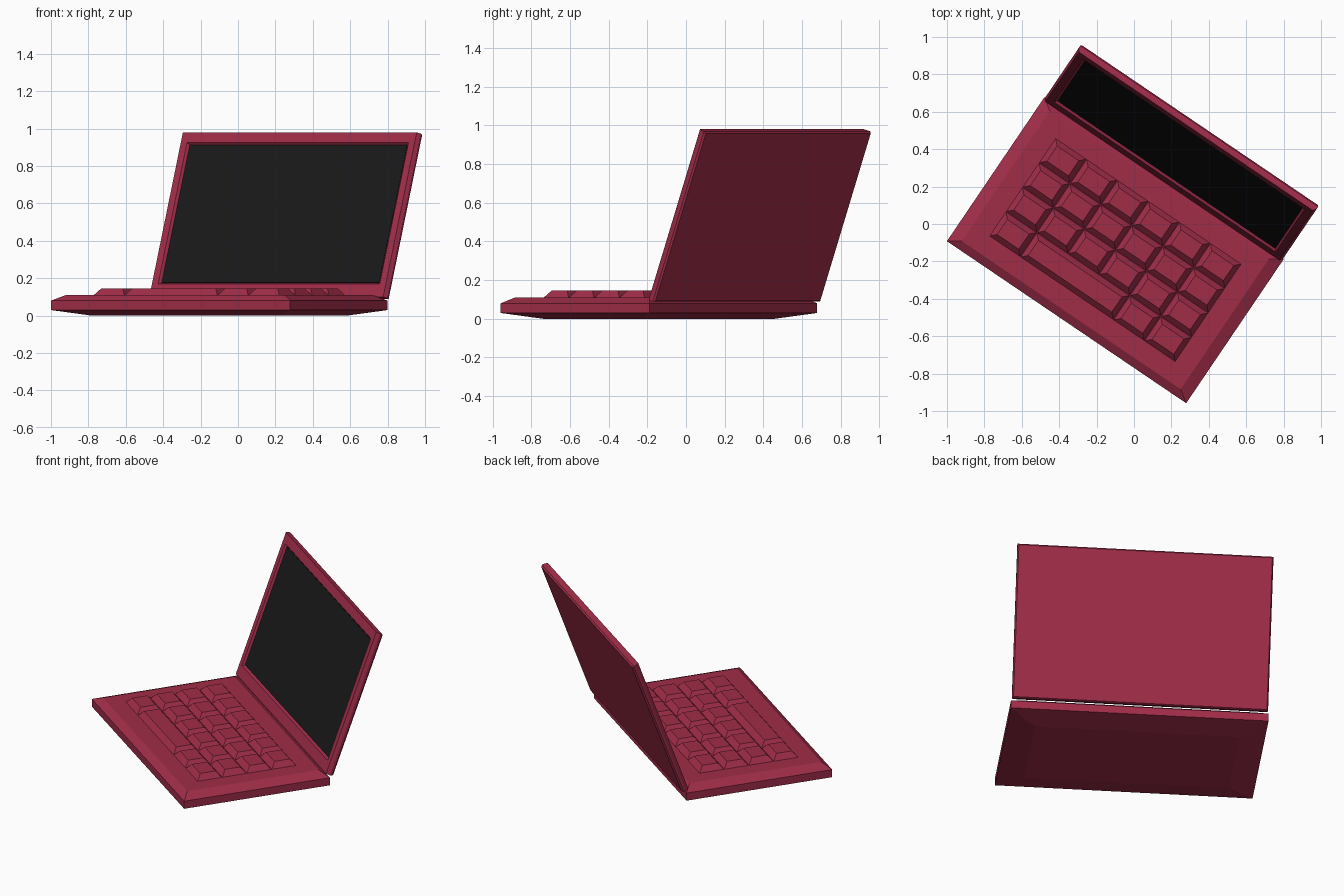
import bpy, bmesh
from math import radians
from mathutils import Matrix

if "Cube" in bpy.data.objects:
    bpy.data.objects.remove(bpy.data.objects["Cube"])


def material(name, rgb):
    m = bpy.data.materials.new(name)
    m.diffuse_color = (*rgb, 1)
    m.use_nodes = True
    m.node_tree.nodes["Principled BSDF"].inputs["Base Color"].default_value = m.diffuse_color
    return m


RED = material("maroon_plastic", (0.35, 0.026, 0.065))
BLACK = material("dark_glass", (0.01, 0.01, 0.01))

# Whole laptop is turned about z; the lid leans back 20 degrees on the rear edge
BODY = Matrix.Translation((-0.10, -0.14, 0)) @ Matrix.Rotation(radians(-34.1), 4, 'Z')
LID = BODY @ Matrix.Translation((0, 0.49, 0.085)) @ Matrix.Rotation(radians(70), 4, 'X')


def add_loft(bm, rings):
    """Closed stack of rectangles, each (x0, x1, y0, y1, z)."""
    loops = []
    for x0, x1, y0, y1, z in rings:
        loops.append([bm.verts.new(p) for p in
                      ((x0, y0, z), (x1, y0, z), (x1, y1, z), (x0, y1, z))])
    for a, b in zip(loops, loops[1:]):
        for i in range(4):
            j = (i + 1) % 4
            bm.faces.new((a[i], a[j], b[j], b[i]))
    bm.faces.new(loops[0][::-1])
    bm.faces.new(loops[-1])


def make_part(name, stacks, matrix, mat):
    bm = bmesh.new()
    for rings in stacks:
        add_loft(bm, rings)
    me = bpy.data.meshes.new(name)
    bm.to_mesh(me)
    bm.free()
    me.materials.append(mat)
    ob = bpy.data.objects.new(name, me)
    ob.matrix_world = matrix
    bpy.context.collection.objects.link(ob)
    return ob


def rect(w, d, z, inset_x=0.0, inset_y=0.0):
    return (-w / 2 + inset_x, w / 2 - inset_x, -d / 2 + inset_y, d / 2 - inset_y, z)


# Base: tapered underside, straight rim, bevelled top
W, D = 1.545, 0.93
make_part("base", [[rect(W, D, 0.0, 0.158, 0.158), rect(W, D, 0.03),
                    rect(W, D, 0.08), rect(W, D, 0.11, 0.066, 0.045)]], BODY, RED)

# Keys: touching frustums in a 6 x 4 grid, with a three-wide space bar
PX, PY, TAPER = 0.2, 0.158, 0.03
keys = []
for row in range(4):
    cells = [(0, 1), (1, 3), (4, 1), (5, 1)] if row == 0 else [(c, 1) for c in range(6)]
    for col, span in cells:
        x0, y0 = -0.6 + col * PX, -0.315 + row * PY
        x1, y1 = x0 + span * PX, y0 + PY
        keys.append([(x0, x1, y0, y1, 0.108),
                     (x0 + TAPER, x1 - TAPER, y0 + TAPER, y1 - TAPER, 0.145)])
make_part("keys", keys, BODY, RED)

# Lid: thin shell with bevelled rims and a recessed screen opening
H, T = 0.936, 0.045
make_part("lid", [[(-0.76, 0.76, 0.008, H - 0.008, 0.0),
                   (-0.768, 0.768, 0.0, H, 0.01),
                   (-0.768, 0.768, 0.0, H, 0.025),
                   (-0.755, 0.755, 0.0, H, T),
                   (-0.715, 0.715, 0.072, H - 0.058, T),
                   (-0.703, 0.703, 0.084, H - 0.068, T - 0.014)]], LID, RED)

# Screen panel sitting in the recess
make_part("screen", [[(-0.702, 0.702, 0.085, H - 0.069, T - 0.016),
                      (-0.702, 0.702, 0.085, H - 0.069, T - 0.011)]], LID, BLACK)
